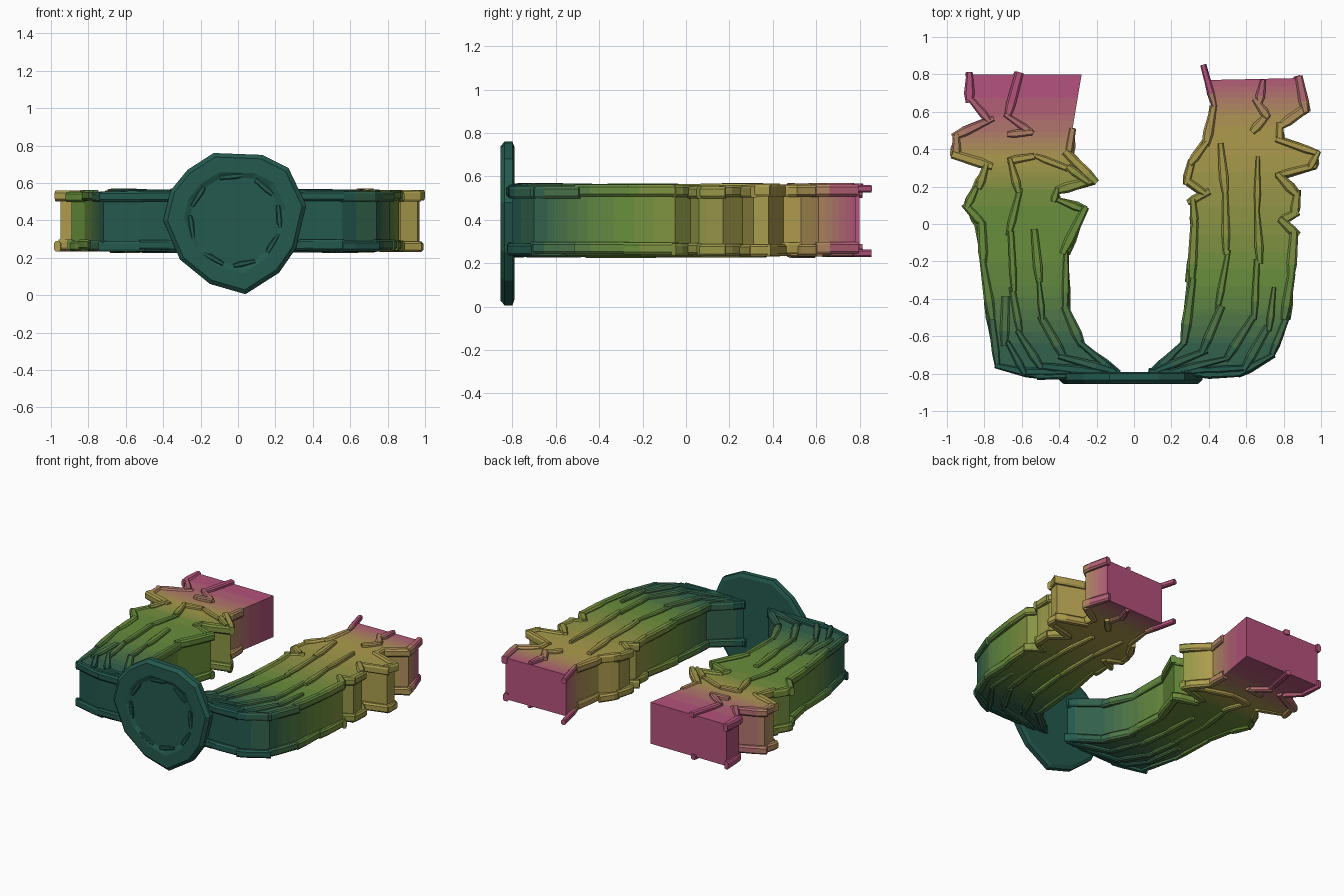
import bpy, bmesh, math, random
from mathutils import Vector

if "Cube" in bpy.data.objects:
    bpy.data.objects.remove(bpy.data.objects["Cube"])

random.seed(4)
Z0, Z1 = 0.25, 0.545

# Palette running from teal through green and ochre to pink
STOPS = [(0.017, 0.10, 0.077), (0.14, 0.27, 0.045), (0.42, 0.33, 0.075), (0.46, 0.085, 0.20)]
N = 24
mats = []
for i in range(N + 1):
    t = i / N * 3
    k = min(int(t), 2)
    c = Vector(STOPS[k]).lerp(Vector(STOPS[k + 1]), t - k)
    m = bpy.data.materials.new("tint_%02d" % i)
    m.diffuse_color = (*c, 1)
    m.use_nodes = True
    m.node_tree.nodes["Principled BSDF"].inputs["Base Color"].default_value = m.diffuse_color
    mats.append(m)


def tint(y, ramp):
    for (a, ta), (b, tb) in zip(ramp, ramp[1:]):
        if y <= b:
            return round((ta + (tb - ta) * max(0, (y - a) / (b - a))) * N)
    return round(ramp[-1][1] * N)


def finish(bm, name, ramp):
    bmesh.ops.recalc_face_normals(bm, faces=bm.faces)
    for f in bm.faces:
        f.material_index = tint(f.calc_center_median().y, ramp)
    me = bpy.data.meshes.new(name)
    bm.to_mesh(me)
    bm.free()
    for m in mats:
        me.materials.append(m)
    ob = bpy.data.objects.new(name, me)
    bpy.context.collection.objects.link(ob)
    return ob


# Thick ribbon tail cut into colour bands
def body(name, pts, ramp):
    bm = bmesh.new()
    f = bm.faces.new([bm.verts.new((x, y, Z0)) for x, y in pts])
    ext = bmesh.ops.extrude_face_region(bm, geom=[f])
    for v in ext["geom"]:
        if isinstance(v, bmesh.types.BMVert):
            v.co.z = Z1
    bmesh.ops.triangulate(bm, faces=bm.faces[:])
    for i in range(1, 54):
        bmesh.ops.bisect_plane(bm, geom=bm.verts[:] + bm.edges[:] + bm.faces[:],
                               plane_co=(0, -0.82 + i * 0.0305, 0), plane_no=(0, 1, 0))
    finish(bm, name, ramp)


# One faceted, slightly tapered bark-like sliver
def sliver(bm, a, b, z, w, h):
    a, b = Vector((*a, z)), Vector((*b, z))
    d = (b - a).normalized()
    s = Vector((-d.y, d.x, 0))
    a, b = a - d * 0.012, b + d * 0.012
    rings = []
    for p, k in ((a, 0.65), (a.lerp(b, 0.3), 1), (b, random.uniform(0.5, 0.9))):
        ww = w * k / 2
        prof = [(-ww, -h * .3), (-ww * .6, -h / 2), (ww * .6, -h / 2), (ww, -h * .3),
                (ww, h * .3), (ww * .6, h / 2), (-ww * .6, h / 2), (-ww, h * .3)]
        rings.append([bm.verts.new(p + s * u + Vector((0, 0, v))) for u, v in prof])
    bm.faces.new(rings[0])
    bm.faces.new(rings[-1])
    for r, q in zip(rings, rings[1:]):
        for i in range(8):
            bm.faces.new((r[i], r[i - 1], q[i - 1], q[i]))


# Broken ridges following a path on the top and bottom faces
def ridges(name, paths, ramp, w, h, inset):
    bm = bmesh.new()
    for path in paths:
        for z in (Z1 + 0.01 - inset, Z0 - 0.01 + inset):
            for a, b in zip(path, path[1:]):
                a, b = Vector(a), Vector(b)
                n = max(1, round((b - a).length / 0.24))
                for i in range(n):
                    p, q = a.lerp(b, i / n), a.lerp(b, (i + 1) / n)
                    skew = Vector((random.uniform(-.014, .014), 0))
                    sliver(bm, p + skew, q - skew, z + random.uniform(-.006, .006),
                           w * random.uniform(.8, 1.15), h)
    finish(bm, name, ramp)


# Left tail
ramp_l = [(-.82, 0), (-.68, .04), (-.3, .30), (.15, .36), (.36, .68), (.6, .97), (.8, 1)]
outer_l = [(-.1, -.79), (-.52, -.81), (-.72, -.76), (-.77, -.5), (-.80, -.2), (-.82, 0),
           (-.89, .1), (-.84, .2), (-.78, .31), (-.95, .37), (-.95, .47), (-.77, .56),
           (-.88, .66), (-.88, .8)]
inner_l = [(-.1, -.79), (-.29, -.64), (-.36, -.45), (-.37, -.15), (-.27, .08), (-.42, .13),
           (-.42, .18), (-.22, .23), (-.35, .38), (-.33, .5), (-.28, .8)]
veins_l = [[(-.14, -.78), (-.38, -.71), (-.49, -.5), (-.51, -.3), (-.53, -.04)],
           [(-.2, -.79), (-.5, -.76), (-.62, -.58), (-.64, -.35), (-.66, -.05),
            (-.62, .18), (-.66, .34), (-.55, .36)],
           [(-.2, -.79), (-.58, -.79), (-.68, -.64), (-.7, -.4)],
           [(-.66, .48), (-.56, .49), (-.67, .58), (-.62, .8)],
           [(-.52, .36), (-.36, .3), (-.24, .23)]]

# Right tail
ramp_r = [(-.82, 0), (-.68, .04), (-.35, .30), (0, .47), (.3, .62), (.56, .70), (.74, .96), (.8, 1)]
outer_r = [(.1, -.79), (.34, -.80), (.56, -.80), (.74, -.70), (.81, -.5), (.86, -.05),
           (.79, .02), (.87, .06), (.86, .17), (.77, .26), (.96, .31), (.97, .38),
           (.78, .45), (.78, .53), (.92, .61), (.88, .78)]
inner_r = [(.1, -.79), (.28, -.63), (.30, -.3), (.33, 0), (.31, .12), (.38, .17), (.29, .22),
           (.30, .33), (.39, .43), (.42, .62), (.41, .77)]
veins_r = [[(.14, -.78), (.37, -.68), (.46, -.45), (.49, -.15), (.49, .18), (.46, .42)],
           [(.2, -.79), (.5, -.72), (.63, -.5), (.67, -.2), (.66, .08), (.66, .35)],
           [(.2, -.79), (.58, -.77), (.72, -.56), (.75, -.35)],
           [(.65, .5), (.70, .58), (.66, .66), (.70, .76)],
           [(.43, .64), (.37, .84)]]

for side, out, inn, veins, ramp in (("left", outer_l, inner_l, veins_l, ramp_l),
                                    ("right", outer_r, inner_r, veins_r, ramp_r)):
    body(side + "_tail", out + inn[:0:-1], ramp)
    ridges(side + "_tail_rims", [out, inn[:-1]], ramp, .05, .055, .025)
    ridges(side + "_tail_ridges", veins, ramp, .045, .035, .008)

# Front medallion: irregular faceted disc with rolled rim and shallow dish
edge = [(-.40, .40), (-.36, .56), (-.27, .67), (-.13, .76), (.13, .75), (.27, .68), (.365, .48),
        (.31, .25), (.22, .12), (.04, .005), (-.15, .06), (-.31, .19)]
centre = Vector((-.015, .40))
bm = bmesh.new()
rings = []
for y, k in ((-.79, .93), (-.80, 1), (-.835, 1), (-.855, .94), (-.855, .72), (-.842, .64)):
    ring = []
    for x, z in edge:
        p = centre + (Vector((x, z)) - centre) * k
        ring.append(bm.verts.new((p.x, y, p.y)))
    rings.append(ring)
for r, q in zip(rings, rings[1:]):
    for i in range(12):
        bm.faces.new((r[i], r[i - 1], q[i - 1], q[i]))
bm.faces.new(rings[0])
bm.faces.new(rings[-1])
finish(bm, "front_medallion", [(-1, 0.01), (1, 0.01)])

# Chips set around the medallion dish
bm = bmesh.new()
for i in range(8):
    a = i * math.tau / 8 + random.uniform(-.15, .15)
    b = a + .4
    r = .24
    p = Vector((r * math.cos(a) - .015, r * math.sin(a)))
    q = Vector((r * math.cos(b) - .015, r * math.sin(b)))
    sliver(bm, p, q, 0, .03, .02)
for v in bm.verts:
    v.co = Vector((v.co.x, -.845 + v.co.z, v.co.y + .4))
finish(bm, "medallion_chips", [(-1, 0.0), (1, 0.0)])
